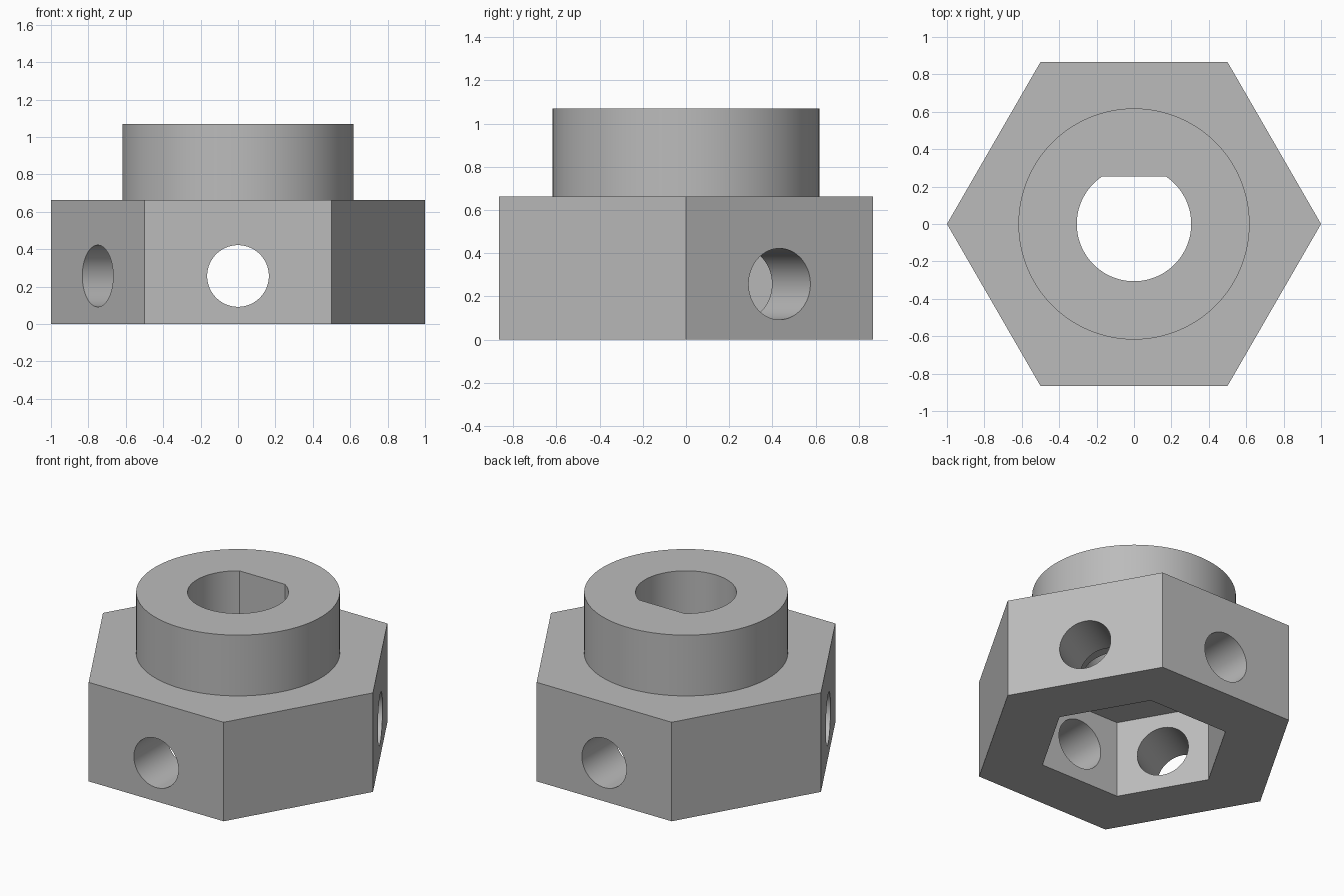
import bpy
import bmesh
from math import cos, sin, pi, radians, asin
from mathutils import Matrix

cube = bpy.data.objects.get("Cube")
if cube:
    bpy.data.objects.remove(cube, do_unlink=True)

grey = bpy.data.materials.new("plain grey")
grey.use_nodes = True
colour = (0.5, 0.5, 0.5, 1)
grey.diffuse_color = colour
grey.node_tree.nodes["Principled BSDF"].inputs["Base Color"].default_value = colour


def prism(name, points, z0, z1, matrix=Matrix()):
    """Extrude a flat outline from z0 to z1."""
    bm = bmesh.new()
    face = bm.faces.new([bm.verts.new((x, y, z0)) for x, y in points])
    top = bmesh.ops.extrude_face_region(bm, geom=[face])["geom"]
    verts = [v for v in top if isinstance(v, bmesh.types.BMVert)]
    bmesh.ops.translate(bm, verts=verts, vec=(0, 0, z1 - z0))
    bmesh.ops.recalc_face_normals(bm, faces=bm.faces)
    bm.transform(matrix)
    mesh = bpy.data.meshes.new(name)
    bm.to_mesh(mesh)
    bm.free()
    mesh.materials.append(grey)
    obj = bpy.data.objects.new(name, mesh)
    bpy.context.collection.objects.link(obj)
    return obj


def ring(radius, sides):
    return [(radius * cos(2 * pi * i / sides), radius * sin(2 * pi * i / sides))
            for i in range(sides)]


def combine(target, tool, operation):
    """Apply a boolean and discard the helper."""
    tool.hide_render = True
    mod = target.modifiers.new(tool.name, 'BOOLEAN')
    mod.operation = operation
    mod.solver = 'EXACT'
    mod.object = tool
    bpy.context.view_layer.objects.active = target
    bpy.ops.object.modifier_apply(modifier=mod.name)
    bpy.data.objects.remove(tool, do_unlink=True)


# Hexagonal base with round collar
hub = prism("hex_hub", ring(1, 6), 0, 0.663)
combine(hub, prism("collar", ring(0.618, 128), 0.58, 1.07), 'UNION')

# Hexagonal pocket in the underside
combine(hub, prism("pocket", ring(0.59, 6), -0.2, 0.515), 'DIFFERENCE')

# D-shaped shaft bore with its flat towards the back
bore_radius, flat_y = 0.306, 0.255
start = pi - asin(flat_y / bore_radius)
sweep = 2 * pi - (pi - 2 * asin(flat_y / bore_radius))
steps = 80
d_outline = [(bore_radius * cos(start + sweep * i / steps),
              bore_radius * sin(start + sweep * i / steps)) for i in range(steps + 1)]
combine(hub, prism("bore", d_outline, 0.4, 1.3), 'DIFFERENCE')

# Two cross holes through opposite pairs of sides
for angle in (30, 90):
    place = (Matrix.Translation((0, 0, 0.257)) @ Matrix.Rotation(radians(angle), 4, 'Z')
             @ Matrix.Rotation(pi / 2, 4, 'Y'))
    combine(hub, prism("cross_hole", ring(0.165, 64), -1.2, 1.2, place), 'DIFFERENCE')

# Smooth curved walls, crisp edges
bpy.ops.object.select_all(action='DESELECT')
hub.select_set(True)
bpy.context.view_layer.objects.active = hub
bpy.ops.object.shade_smooth_by_angle(angle=radians(30))
